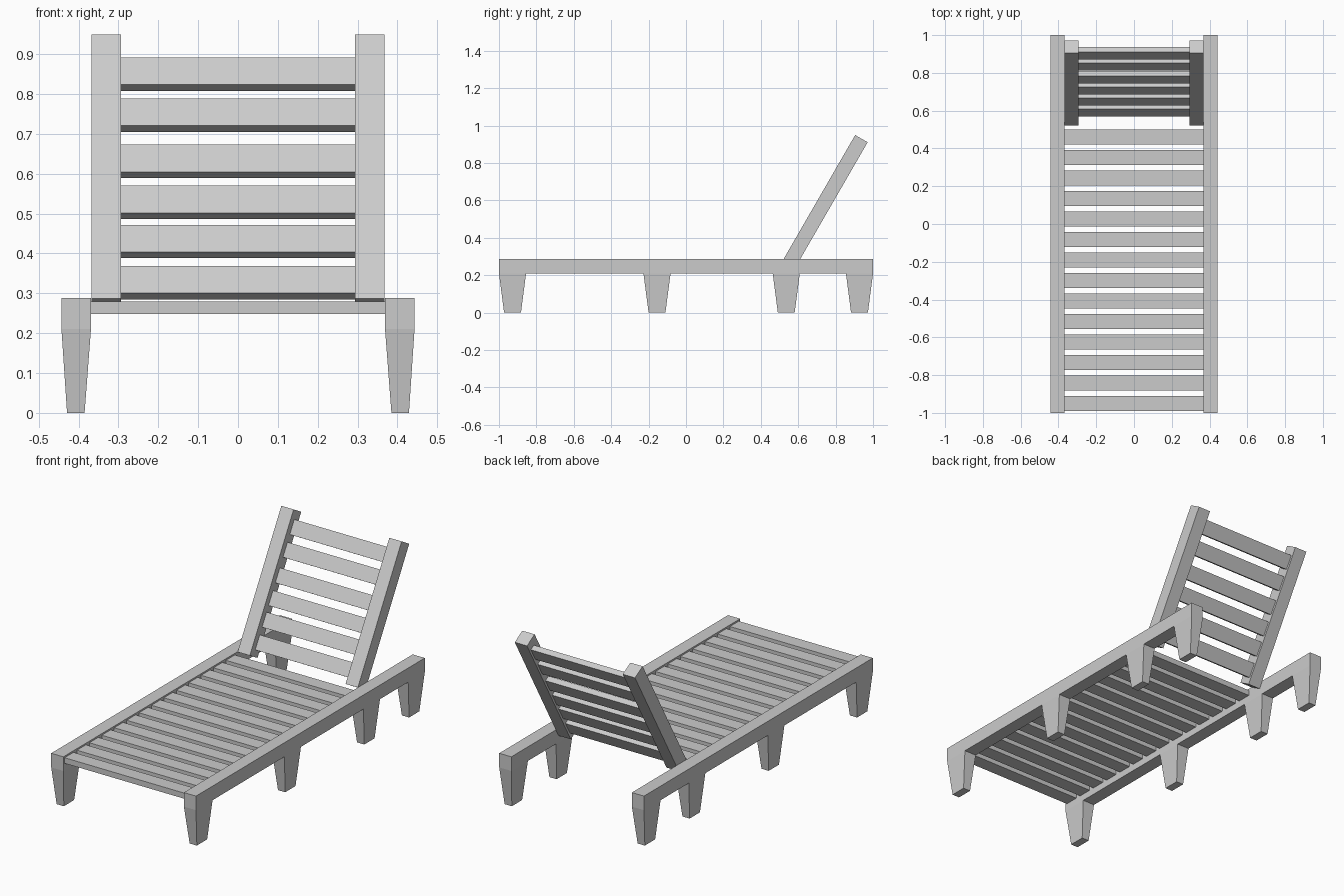
import bpy
from math import radians, sin, cos
from mathutils import Matrix, Vector

if "Cube" in bpy.data.objects:
    bpy.data.objects.remove(bpy.data.objects["Cube"])


def prism(name, bottom, top, z0, z1, matrix=None):
    """Six-sided solid between two rectangles (x0, x1, y0, y1)."""
    def ring(r, z):
        x0, x1, y0, y1 = r
        return [Vector(p) for p in ((x0, y0, z), (x1, y0, z), (x1, y1, z), (x0, y1, z))]
    verts = ring(bottom, z0) + ring(top, z1)
    if matrix:
        verts = [matrix @ v for v in verts]
    faces = [(3, 2, 1, 0), (4, 5, 6, 7)]
    faces += [(i, (i + 1) % 4, (i + 1) % 4 + 4, i + 4) for i in range(4)]
    mesh = bpy.data.meshes.new(name)
    mesh.from_pydata(verts, [], faces)
    obj = bpy.data.objects.new(name, mesh)
    bpy.context.collection.objects.link(obj)
    return obj


def box(name, x0, x1, y0, y1, z0, z1, matrix=None):
    return prism(name, (x0, x1, y0, y1), (x0, x1, y0, y1), z0, z1, matrix)


def mirror_x(obj):
    obj.modifiers.new("mirror", 'MIRROR').use_mirror_merge = False


# Long side rails
mirror_x(box("side_rail", 0.369, 0.443, -1, 1, 0.21, 0.288))

# Tapered legs, four per side
for i, y in enumerate((-0.9275, -0.155, 0.536, 0.9275)):
    mirror_x(prism(f"leg_{i + 1}",
                   (0.385, 0.429, y - 0.045, y + 0.045),
                   (0.369, 0.443, y - 0.0725, y + 0.0725), 0, 0.21))

# Seat slats
for i in range(14):
    y = -0.95 + i * 0.1085
    box(f"seat_slat_{i + 1}", -0.369, 0.369, y - 0.039, y + 0.039, 0.248, 0.279)

# Backrest frame: local z runs up the rail, local y goes back through it
lean = radians(30)
hinge_y, hinge_z = 0.522, 0.287
back = Matrix.Translation((0, hinge_y, hinge_z)) @ Matrix.Rotation(-lean, 4, 'X')
mirror_x(box("backrest_rail", 0.293, 0.368, 0, 0.077, 0, 0.765, back))

# Backrest slats, placed by the height of their upper front edge
for i, z in enumerate((0.369, 0.472, 0.570, 0.673, 0.789, 0.892)):
    depth = 0.034
    top = (z - hinge_z + depth * sin(lean)) / cos(lean)
    box(f"backrest_slat_{i + 1}", -0.293, 0.293, depth, depth + 0.031,
        top - 0.079, top, back)
